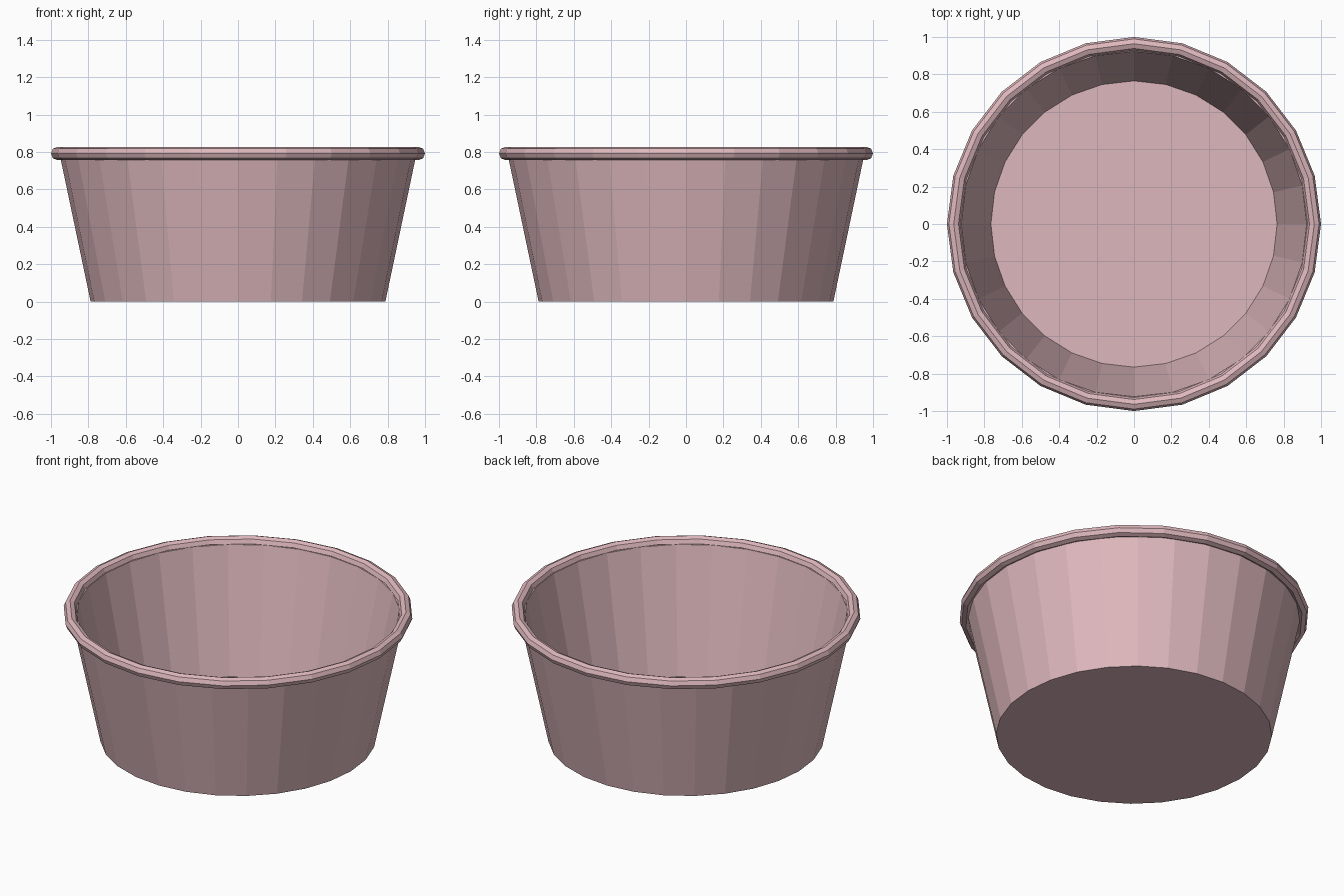
import bpy
import bmesh
from math import cos, sin, tau

cube = bpy.data.objects.get("Cube")
if cube:
    bpy.data.objects.remove(cube, do_unlink=True)

# Single dusty pink material
PINK = (0.73, 0.479, 0.508, 1.0)
pink = bpy.data.materials.new("dusty_pink")
pink.use_nodes = True
pink.diffuse_color = PINK
bsdf = next(n for n in pink.node_tree.nodes if n.type == "BSDF_PRINCIPLED")
bsdf.inputs["Base Color"].default_value = PINK


def lathe(name, profile, sides, closed):
    """Turn an (r, z) profile round z; an open profile gets end caps."""
    bm = bmesh.new()
    rings = [[bm.verts.new((r * cos(tau * i / sides), r * sin(tau * i / sides), z))
              for i in range(sides)] for r, z in profile]
    pairs = list(zip(rings, rings[1:]))
    if closed:
        pairs.append((rings[-1], rings[0]))
    else:
        bm.faces.new(rings[0])
        bm.faces.new(rings[-1])
    for a, b in pairs:
        for i in range(sides):
            j = (i + 1) % sides
            bm.faces.new((a[i], a[j], b[j], b[i]))
    bmesh.ops.recalc_face_normals(bm, faces=bm.faces)
    mesh = bpy.data.meshes.new(name)
    bm.to_mesh(mesh)
    bm.free()
    mesh.materials.append(pink)
    obj = bpy.data.objects.new(name, mesh)
    bpy.context.collection.objects.link(obj)
    return obj


# Tapered tub: outer wall, lip, inner wall, floor
lathe("tub", [(0.788, 0), (0.954, 0.79), (0.923, 0.79), (0.765, 0.03)], 28, False)

# Rolled rim: octagonal bead round the lip
RIM_R, BEAD_R, RIM_Z = 0.964, 0.036, 0.792
bead = [(RIM_R + BEAD_R * cos(tau * k / 8), RIM_Z + BEAD_R * sin(tau * k / 8))
        for k in range(8)]
lathe("rim", bead, 24, True)
